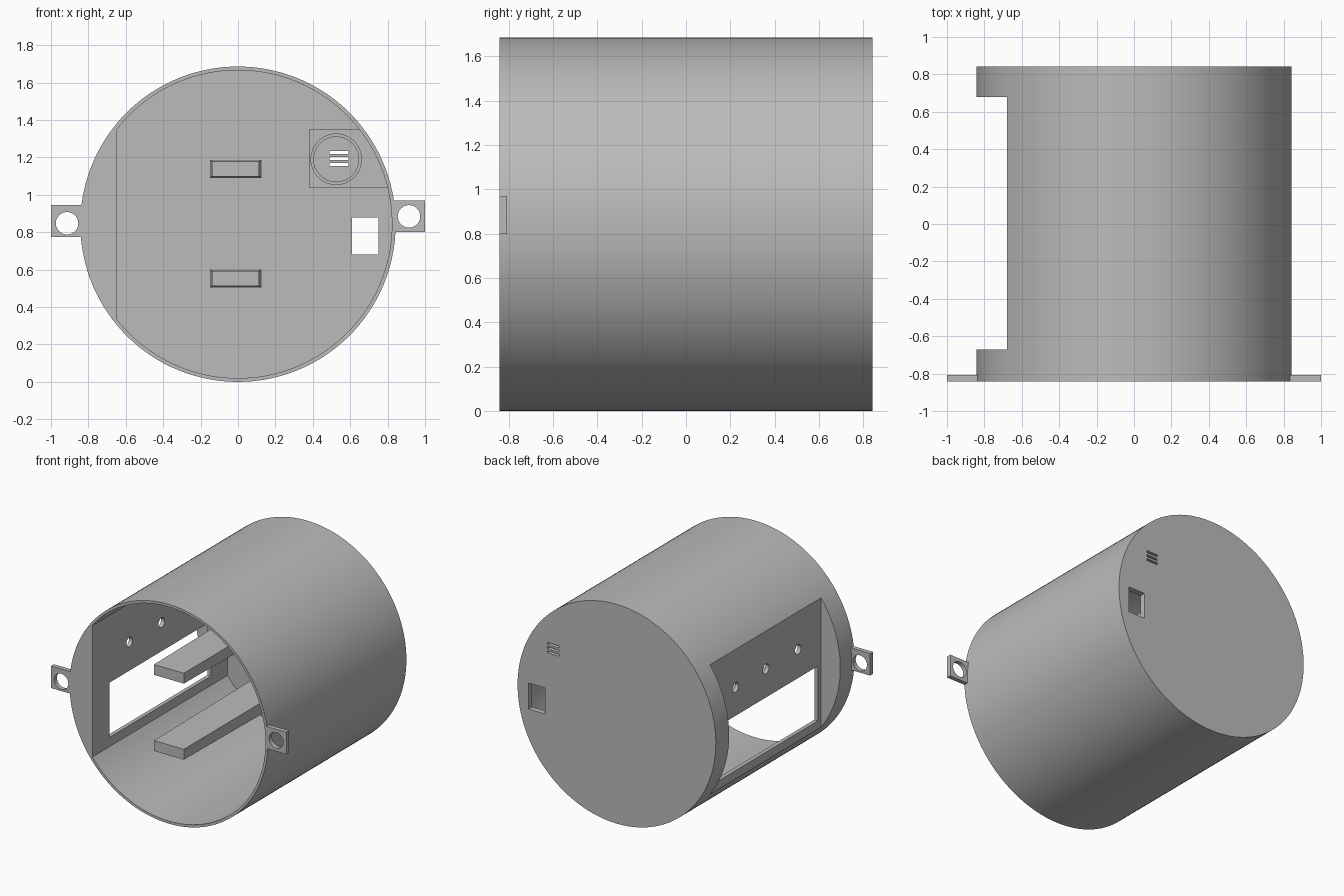
import bpy, bmesh, math

if "Cube" in bpy.data.objects:
    bpy.data.objects.remove(bpy.data.objects["Cube"], do_unlink=True)

R, R_IN, CZ, HALF = 0.843, 0.823, 0.843, 0.842
BACK_IN = 0.80          # inner face of the closed end
PANEL_IN, PANEL_OUT = -0.65, -0.68

grey = bpy.data.materials.new("plain grey")
grey.use_nodes = True
COLOUR = (0.5, 0.5, 0.5, 1)
grey.diffuse_color = COLOUR
grey.node_tree.nodes["Principled BSDF"].inputs["Base Color"].default_value = COLOUR


def loft(name, front, back, y0, y1):
    """Solid between two matching xz outlines at y0 and y1."""
    bm = bmesh.new()
    a = [bm.verts.new((x, y0, z)) for x, z in front]
    b = [bm.verts.new((x, y1, z)) for x, z in back]
    bm.faces.new(a)
    bm.faces.new(b[::-1])
    for i in range(len(a)):
        j = (i + 1) % len(a)
        bm.faces.new((a[j], a[i], b[i], b[j]))
    bmesh.ops.recalc_face_normals(bm, faces=bm.faces)
    mesh = bpy.data.meshes.new(name)
    bm.to_mesh(mesh)
    bm.free()
    mesh.materials.append(grey)
    ob = bpy.data.objects.new(name, mesh)
    bpy.context.collection.objects.link(ob)
    return ob


def rect(x0, x1, z0, z1):
    return [(x0, z0), (x1, z0), (x1, z1), (x0, z1)]


def circle(cx, cz, r, n=48, start=0.0, sweep=math.tau):
    return [(cx + r * math.cos(start + sweep * i / n),
             cz + r * math.sin(start + sweep * i / n)) for i in range(n)]


def prism(name, outline, y0, y1):
    return loft(name, outline, outline, y0, y1)


def box(name, x0, x1, y0, y1, z0, z1):
    return prism(name, rect(x0, x1, z0, z1), y0, y1)


def combine(ob, tool, operation="DIFFERENCE"):
    """Apply a boolean and discard the tool."""
    tool.hide_render = True
    bpy.context.view_layer.objects.active = ob
    mod = ob.modifiers.new("cut", "BOOLEAN")
    mod.operation, mod.solver, mod.object = operation, "EXACT", tool
    bpy.ops.object.modifier_apply(modifier=mod.name)
    bpy.data.objects.remove(tool, do_unlink=True)


# Round housing, closed at the back, with a flat-sided cavity
housing = prism("housing", circle(0, CZ, R, 144), -HALF, HALF)
edge = math.acos(PANEL_IN / R_IN)
arc = circle(0, CZ, R_IN, 120, -edge, 2 * edge)
arc.append((PANEL_IN, CZ + R_IN * math.sin(edge)))
combine(housing, prism("cavity", arc, -1, BACK_IN))

# Flat side recess, its window and three small round holes
combine(housing, box("side_recess", -1, PANEL_OUT, -0.67, 0.68, -0.1, 1.8))
combine(housing, box("side_window", -0.75, -0.6, -0.63, 0.6, 0.41, 0.83))
for y in (-0.39, 0.0, 0.37):
    hole = prism("panel_hole", circle(0, 0, 0.037, 24), -0.1, 0.1)
    hole.rotation_euler.z = math.pi / 2
    hole.location = (-0.67, y, 1.05)
    bpy.context.view_layer.update()
    combine(housing, hole)

# Rectangular port through the back wall
combine(housing, box("port", 0.61, 0.75, 0.7, 0.9, 0.68, 0.88))

# Raised holder on the inside of the back wall with a stepped round pocket
holder = box("round_holder", 0.38, 0.9, 0.7, BACK_IN + 0.01, 1.04, 1.35)
combine(holder, prism("holder_limit", circle(0, CZ, R_IN + 0.005, 144), 0.5, 0.9), "INTERSECT")
for radius, depth in ((0.135, 0.73), (0.12, 0.9)):
    combine(holder, prism("pocket", circle(0.525, 1.19, radius), 0.6, depth))

# Three vent slots through the back wall
for z in (1.163, 1.195, 1.227):
    combine(housing, box("vent", 0.49, 0.59, 0.75, 0.9, z - 0.008, z + 0.008))

# Two tapered support bars reaching forward from the back wall
for name, z in (("upper_bar", 1.138), ("lower_bar", 0.553)):
    loft(name, rect(-0.14, 0.113, z - 0.04, z + 0.04),
         rect(-0.15, 0.125, z - 0.049, z + 0.049), -0.82, BACK_IN + 0.01)

# Mounting ears at the front rim
for name, side, z in (("right_ear", -1, 0.86), ("left_ear", 1, 0.885)):
    xs = sorted((side * 0.828, side))
    ear = box(name, *xs, -HALF, -0.808, z - 0.085, z + 0.085)
    hole_z = z if side > 0 else z - 0.012
    combine(ear, prism("ear_hole", circle(side * 0.914, hole_z, 0.06), -1, -0.7))

# Smooth round walls, crisp edges
bpy.ops.object.select_all(action="DESELECT")
for ob in (housing, holder):
    ob.select_set(True)
bpy.context.view_layer.objects.active = housing
bpy.ops.object.shade_smooth_by_angle(angle=math.radians(30))
